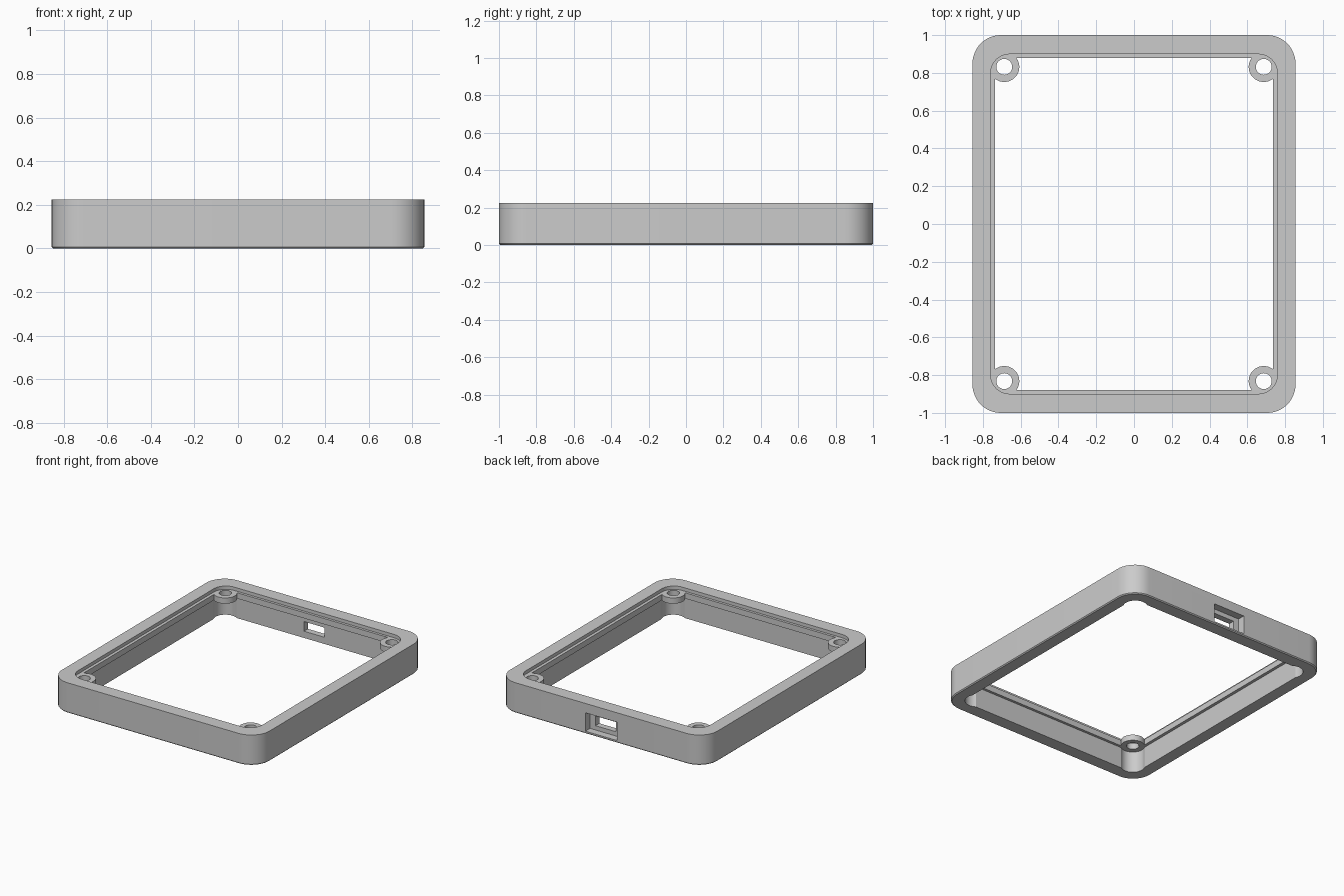
import bpy, bmesh, math

if "Cube" in bpy.data.objects:
    bpy.data.objects.remove(bpy.data.objects["Cube"])

BOSS_X, BOSS_Y = 0.687, 0.832
CORNERS = [(sx * BOSS_X, sy * BOSS_Y) for sx in (-1, 1) for sy in (-1, 1)]


def outline(hx, hy, r, seg=12):
    pts = []
    for i, (sx, sy) in enumerate([(1, 1), (-1, 1), (-1, -1), (1, -1)]):
        for k in range(seg + 1):
            a = math.pi / 2 * (i + k / seg)
            pts.append((sx * (hx - r) + r * math.cos(a), sy * (hy - r) + r * math.sin(a)))
    return pts


def circle(cx, cy, r, n=40):
    return [(cx + r * math.cos(2 * math.pi * k / n), cy + r * math.sin(2 * math.pi * k / n))
            for k in range(n)]


def loft(name, layers):
    """Solid through stacked outlines: list of (z, points)."""
    bm = bmesh.new()
    rings = [[bm.verts.new((x, y, z)) for x, y in pts] for z, pts in layers]
    n = len(rings[0])
    bm.faces.new(rings[0][::-1])
    bm.faces.new(rings[-1])
    for a, b in zip(rings, rings[1:]):
        for i in range(n):
            j = (i + 1) % n
            bm.faces.new((a[i], a[j], b[j], b[i]))
    me = bpy.data.meshes.new(name)
    bm.to_mesh(me)
    bm.free()
    ob = bpy.data.objects.new(name, me)
    bpy.context.collection.objects.link(ob)
    return ob


def prism(name, pts, z0, z1):
    return loft(name, [(z0, pts), (z1, pts)])


def box(name, x0, x1, y0, y1, z0, z1):
    return prism(name, [(x0, y0), (x1, y0), (x1, y1), (x0, y1)], z0, z1)


def combine(target, tool, op):
    tool.hide_render = True
    m = target.modifiers.new(tool.name, 'BOOLEAN')
    m.operation, m.object, m.solver = op, tool, 'EXACT'
    bpy.context.view_layer.objects.active = target
    bpy.ops.object.modifier_apply(modifier=m.name)
    bpy.data.objects.remove(tool)


# Outer frame with a fine chamfer at the foot
frame = loft("case_frame", [(0, outline(0.848, 0.993, 0.143)),
                            (0.007, outline(0.855, 1.0, 0.15)),
                            (0.225, outline(0.855, 1.0, 0.15))])

# Main opening, set by the inner rib
combine(frame, prism("opening", outline(0.737, 0.88, 0.08), -0.1, 0.4), 'DIFFERENCE')

# Corner screw bosses
for x, y in CORNERS:
    combine(frame, prism("boss", circle(x, y, 0.08), 0.12, 0.215), 'UNION')

# Lid recess above the rib and wider cavity below it
combine(frame, prism("lid_recess", outline(0.759, 0.899, 0.1), 0.2, 0.4), 'DIFFERENCE')
combine(frame, prism("lower_cavity", outline(0.759, 0.899, 0.1), -0.1, 0.157), 'DIFFERENCE')

# Round clearance below each boss, and the screw holes
for x, y in CORNERS:
    combine(frame, prism("boss_clearance", circle(x, y, 0.0815), -0.1, 0.157), 'DIFFERENCE')
    combine(frame, prism("screw_hole", circle(x, y, 0.042, 32), -0.1, 0.4), 'DIFFERENCE')

# Stepped connector port in the back wall
combine(frame, box("port_recess", -0.13, 0.13, 0.945, 1.1, 0.018, 0.155), 'DIFFERENCE')
combine(frame, box("port_window", -0.085, 0.085, 0.82, 1.1, 0.05, 0.122), 'DIFFERENCE')

bpy.ops.object.select_all(action='DESELECT')
frame.select_set(True)
bpy.context.view_layer.objects.active = frame
bpy.ops.object.shade_smooth_by_angle(angle=math.radians(30))
